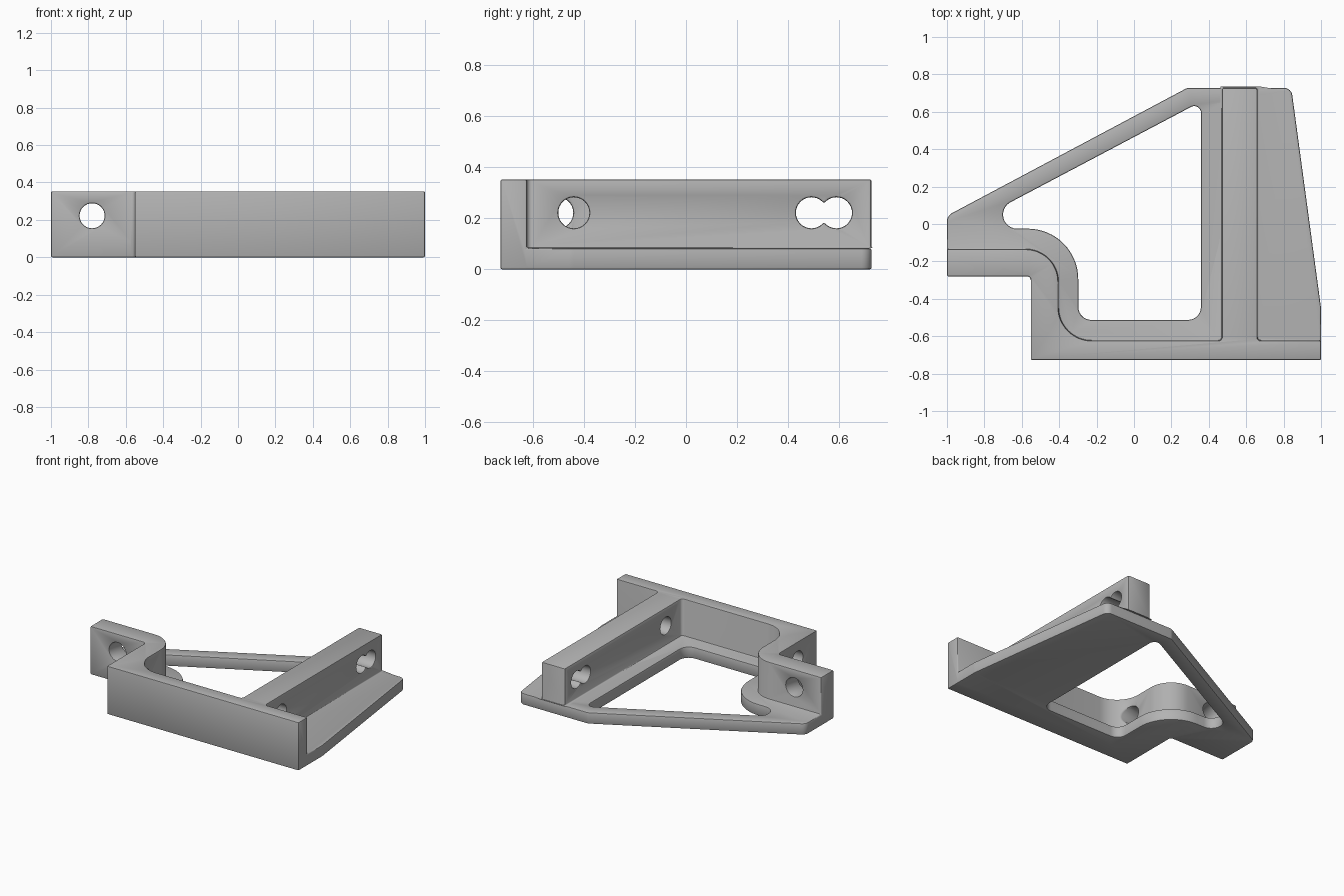
import bpy, bmesh, math
from mathutils import Vector

cube = bpy.data.objects.get("Cube")
if cube:
    bpy.data.objects.remove(cube, do_unlink=True)

grey = bpy.data.materials.new("plain grey")
grey.use_nodes = True
GREY = (0.45, 0.45, 0.45, 1)
grey.diffuse_color = GREY
grey.node_tree.nodes["Principled BSDF"].inputs["Base Color"].default_value = GREY

PLATE_TOP, WALL_TOP, HOLE_Z = 0.083, 0.353, 0.222


def rounded(corners):
    """Outline from (x, y, radius) corners, each replaced by a tangent arc."""
    out = []
    for i, (x, y, r) in enumerate(corners):
        p = Vector((x, y))
        if not r:
            out.append(p)
            continue
        a = (Vector(corners[i - 1][:2]) - p).normalized()
        b = (Vector(corners[(i + 1) % len(corners)][:2]) - p).normalized()
        half = a.angle(b) / 2
        centre = p + (a + b).normalized() * (r / math.sin(half))
        start = p + a * (r / math.tan(half)) - centre
        sweep = start.angle_signed(p + b * (r / math.tan(half)) - centre)
        steps = max(3, round(abs(sweep) * (16 if r > 0.15 else 7) / 1.57))
        for k in range(steps + 1):
            t = -sweep * k / steps
            c, s = math.cos(t), math.sin(t)
            out.append(centre + Vector((c * start.x - s * start.y,
                                        s * start.x + c * start.y)))
    return out


def add_object(name, bm):
    bmesh.ops.recalc_face_normals(bm, faces=bm.faces)
    mesh = bpy.data.meshes.new(name)
    bm.to_mesh(mesh)
    bm.free()
    mesh.materials.append(grey)
    ob = bpy.data.objects.new(name, mesh)
    bpy.context.collection.objects.link(ob)
    return ob


def prism(name, corners, z0, z1):
    bm = bmesh.new()
    face = bm.faces.new([bm.verts.new((p.x, p.y, z0)) for p in rounded(corners)])
    ext = bmesh.ops.extrude_face_region(bm, geom=[face])["geom"]
    verts = [g for g in ext if isinstance(g, bmesh.types.BMVert)]
    bmesh.ops.translate(bm, verts=verts, vec=(0, 0, z1 - z0))
    return add_object(name, bm)


def drill(name, centre, axis, radius, length):
    bm = bmesh.new()
    bmesh.ops.create_cone(bm, cap_ends=True, segments=32, radius1=radius,
                          radius2=radius, depth=length)
    ob = add_object(name, bm)
    rot = Vector(axis).to_track_quat("Z", "Y").to_matrix().to_4x4()
    rot.translation = centre
    ob.data.transform(rot)
    return ob


def apply(ob):
    deps = bpy.context.evaluated_depsgraph_get()
    mesh = bpy.data.meshes.new_from_object(ob.evaluated_get(deps))
    ob.modifiers.clear()
    ob.data = mesh


def combine(ob, other, operation):
    mod = ob.modifiers.new(operation.title(), "BOOLEAN")
    mod.operation, mod.solver, mod.object = operation, "EXACT", other
    apply(ob)
    bpy.data.objects.remove(other, do_unlink=True)


# Base plate with its large window
bracket = prism("bracket", [
    (-1, -0.28, 0), (-0.552, -0.28, 0.02), (-0.552, -0.728, 0), (1, -0.728, 0),
    (1, -0.45, 0.15), (0.841, 0.728, 0.045), (0.285, 0.728, 0.05),
    (-1, 0.044, 0.05)], 0, PLATE_TOP)
window = prism("window_cutter", [
    (-0.928, -0.025, 0.075), (-0.298, -0.025, 0.27), (-0.298, -0.513, 0.07),
    (0.358, -0.513, 0.07), (0.358, 0.654, 0.036)], -0.1, 0.2)
combine(bracket, window, "DIFFERENCE")

# Front wall, stepped curve on the right side and the long rib
wall = prism("wall", [
    (-1, -0.28, 0), (-0.552, -0.28, 0.02), (-0.552, -0.728, 0), (1, -0.728, 0),
    (1, -0.624, 0), (0.659, -0.624, 0.02), (0.659, 0.728, 0), (0.47, 0.728, 0),
    (0.47, -0.624, 0.02), (-0.405, -0.624, 0.18), (-0.405, -0.135, 0.175),
    (-1, -0.135, 0)], 0, WALL_TOP)
combine(bracket, wall, "UNION")

# Cross holes
for centre, axis, radius in (
        ((-0.78, -0.2, HOLE_Z), (0, 1, 0), 0.067),
        ((-0.45, -0.503, HOLE_Z), (1, 0, 0), 0.061),
        ((0.565, -0.44, HOLE_Z), (1, 0, 0), 0.061),
        ((0.565, 0.492, HOLE_Z), (1, 0, 0), 0.061),
        ((0.565, 0.59, HOLE_Z), (1, 0, 0), 0.061)):
    combine(bracket, drill("hole_cutter", centre, axis, radius, 0.5), "DIFFERENCE")

# Clean flat faces, then soften the edges
bm = bmesh.new()
bm.from_mesh(bracket.data)
bmesh.ops.remove_doubles(bm, verts=bm.verts, dist=0.0008)
bmesh.ops.dissolve_limit(bm, angle_limit=math.radians(1), verts=bm.verts, edges=bm.edges)
bm.to_mesh(bracket.data)
bm.free()
bevel = bracket.modifiers.new("Soft edges", "BEVEL")
bevel.width, bevel.segments = 0.008, 2
bevel.limit_method, bevel.angle_limit = "ANGLE", math.radians(40)
bevel.use_clamp_overlap = False
apply(bracket)

for ob in bpy.context.selected_objects:
    ob.select_set(False)
bracket.select_set(True)
bpy.context.view_layer.objects.active = bracket
bpy.ops.object.shade_smooth_by_angle(angle=math.radians(35))
